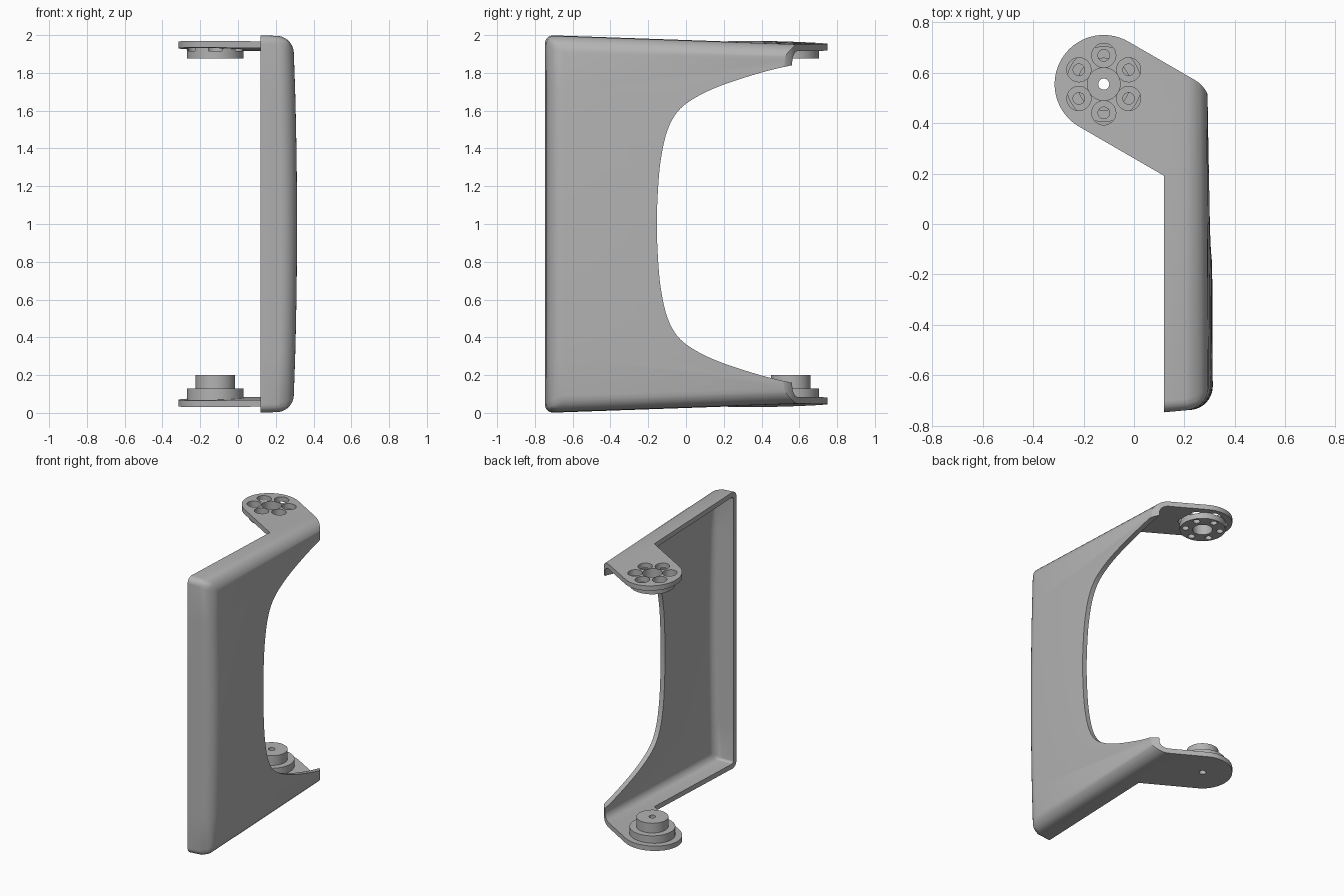
import bpy, bmesh, math
from mathutils import Vector

if "Cube" in bpy.data.objects:
    bpy.data.objects.remove(bpy.data.objects["Cube"], do_unlink=True)

grey = bpy.data.materials.new("plain_grey")
grey.use_nodes = True
colour = (0.45, 0.45, 0.45, 1)
grey.diffuse_color = colour
grey.node_tree.nodes["Principled BSDF"].inputs["Base Color"].default_value = colour

HUB = Vector((-0.12, 0.555))   # hinge axis in plan


def finish(name, bm):
    bmesh.ops.recalc_face_normals(bm, faces=bm.faces)
    mesh = bpy.data.meshes.new(name)
    bm.to_mesh(mesh)
    bm.free()
    mesh.materials.append(grey)
    ob = bpy.data.objects.new(name, mesh)
    bpy.context.collection.objects.link(ob)
    return ob


def activate(ob):
    bpy.ops.object.select_all(action='DESELECT')
    ob.select_set(True)
    bpy.context.view_layer.objects.active = ob


def apply(ob, mod):
    activate(ob)
    bpy.ops.object.modifier_apply(modifier=mod.name)


def boolean(ob, other, operation):
    mod = ob.modifiers.new("cut", 'BOOLEAN')
    mod.operation = operation
    mod.solver = 'EXACT'
    mod.object = other
    apply(ob, mod)
    bpy.data.objects.remove(other, do_unlink=True)


def prism(name, points, shift):
    bm = bmesh.new()
    face = bm.faces.new([bm.verts.new(p) for p in points])
    new = bmesh.ops.extrude_face_region(bm, geom=[face])["geom"]
    bmesh.ops.translate(bm, vec=shift, verts=[v for v in new if isinstance(v, bmesh.types.BMVert)])
    return finish(name, bm)


def arc(cx, cy, r, start, end, steps):
    angles = [math.radians(start + (end - start) * i / steps) for i in range(steps + 1)]
    return [(cx + r * math.cos(a), cy + r * math.sin(a)) for a in angles]


def cylinder(name, x, y, r, z0, z1, sides=48):
    ring = arc(x, y, r, 0, 360, sides)[:-1]
    return prism(name, [(px, py, z0) for px, py in ring], (0, 0, z1 - z0))


def body(name, off, big, small):
    """Drafted, barrelled block with rounded outer edges; off insets it."""
    def top(x, y):
        return 2 - 0.035 * (y + 0.745) + 0.025 * (0.12 - x) - off

    def front(x):
        return -0.747 + 0.09 * (x - 0.12) + off

    bm = bmesh.new()
    weight = bm.edges.layers.float.new("bevel_weight_edge")
    levels = [0] + [0.3 + 0.14 * i for i in range(11)] + [2]
    x0, y1 = -0.6, 0.9 + off
    rings = []
    for level in levels:
        x1 = 0.313 - 0.02 * (level - 1) ** 2 - off
        ring = []
        for x, y in ((x0, front(x0)), (x1, front(x1)), (x1 - 0.008, y1), (x0, y1)):
            z = top(x, y) if level == 2 else 2 - top(x, y) if level == 0 else level
            ring.append(bm.verts.new((x, y, z)))
        rings.append(ring)
    for a, b in zip(rings, rings[1:]):
        for i in range(4):
            j = (i + 1) % 4
            bm.faces.new((a[i], a[j], b[j], b[i]))
        bm.edges.get((a[1], b[1]))[weight] = 1
    for ring in (rings[0], rings[-1]):
        bm.faces.new(ring)
        bm.edges.get((ring[1], ring[2]))[weight] = 1
        bm.edges.get((ring[0], ring[1]))[weight] = small / big
    ob = finish(name, bm)
    mod = ob.modifiers.new("round", 'BEVEL')
    mod.limit_method = 'WEIGHT'
    mod.width = big
    mod.segments = 8
    apply(ob, mod)
    return ob


def smooth_path(points, steps=8):
    """Catmull-Rom curve through the points."""
    p = [Vector(q) for q in points]
    p = [2 * p[0] - p[1]] + p + [2 * p[-1] - p[-2]]
    out = []
    for a, b, c, d in zip(p, p[1:], p[2:], p[3:]):
        for i in range(steps):
            t = i / steps
            out.append(0.5 * (2 * b + (c - a) * t + (2 * a - 5 * b + 4 * c - d) * t ** 2
                              + (3 * b - a - 3 * c + d) * t ** 3))
    return out + [p[-2]]


# Hollow shell, open towards the inside and the back
frame = body("hinge_frame", 0, 0.085, 0.045)
boolean(frame, body("cavity", 0.035, 0.05, 0.02), 'DIFFERENCE')

# Plan outline: straight side, rounded corner, angled arms with round ends
plan = [(0.12, -1), (0.5, -1), (0.5, 0.467)]
plan += arc(0.182, 0.467, 0.12, 0, 60, 10)
plan += arc(HUB.x, HUB.y, 0.195, 60, 240, 32)
plan += [(0.12, 0.191)]
boolean(frame, prism("plan", [(x, y, -0.5) for x, y in plan], (0, 0, 3)), 'INTERSECT')

# Curved bay cut out of the side plate
half = [(0.95, 1.88), (0.7, 1.865), (0.55, 1.838), (0.4, 1.802), (0.2, 1.738), (0.06, 1.675),
        (-0.04, 1.6), (-0.1, 1.49), (-0.135, 1.33), (-0.15, 1.15)]
bay = half + [(-0.154, 1)] + [(y, 2 - z) for y, z in reversed(half)]
boolean(frame, prism("bay", [(-1, p.x, p.y) for p in smooth_path(bay)], (2, 0, 0)), 'DIFFERENCE')

# Hinge bosses and the lower pivot post
boolean(frame, cylinder("top_boss", *HUB, 0.15, 1.875, 1.94), 'UNION')
boolean(frame, cylinder("bottom_boss", *HUB, 0.15, 0.06, 0.13), 'UNION')
boolean(frame, cylinder("pivot_post", *HUB, 0.105, 0.1, 0.2), 'UNION')

# Centre holes, then six counterbored screw holes in the top arm
boolean(frame, cylinder("top_hole", *HUB, 0.065, 1.8, 2.1), 'DIFFERENCE')
boolean(frame, cylinder("post_hole", *HUB, 0.022, -0.1, 0.3, 24), 'DIFFERENCE')
for x, y in arc(HUB.x, HUB.y, 0.114, 30, 330, 5):
    boolean(frame, cylinder("counterbore", x, y, 0.048, 1.915, 2.1, 32), 'DIFFERENCE')
    boolean(frame, cylinder("screw_hole", x, y, 0.023, 1.8, 2.1, 24), 'DIFFERENCE')

activate(frame)
bpy.ops.object.shade_smooth_by_angle(angle=math.radians(30))
